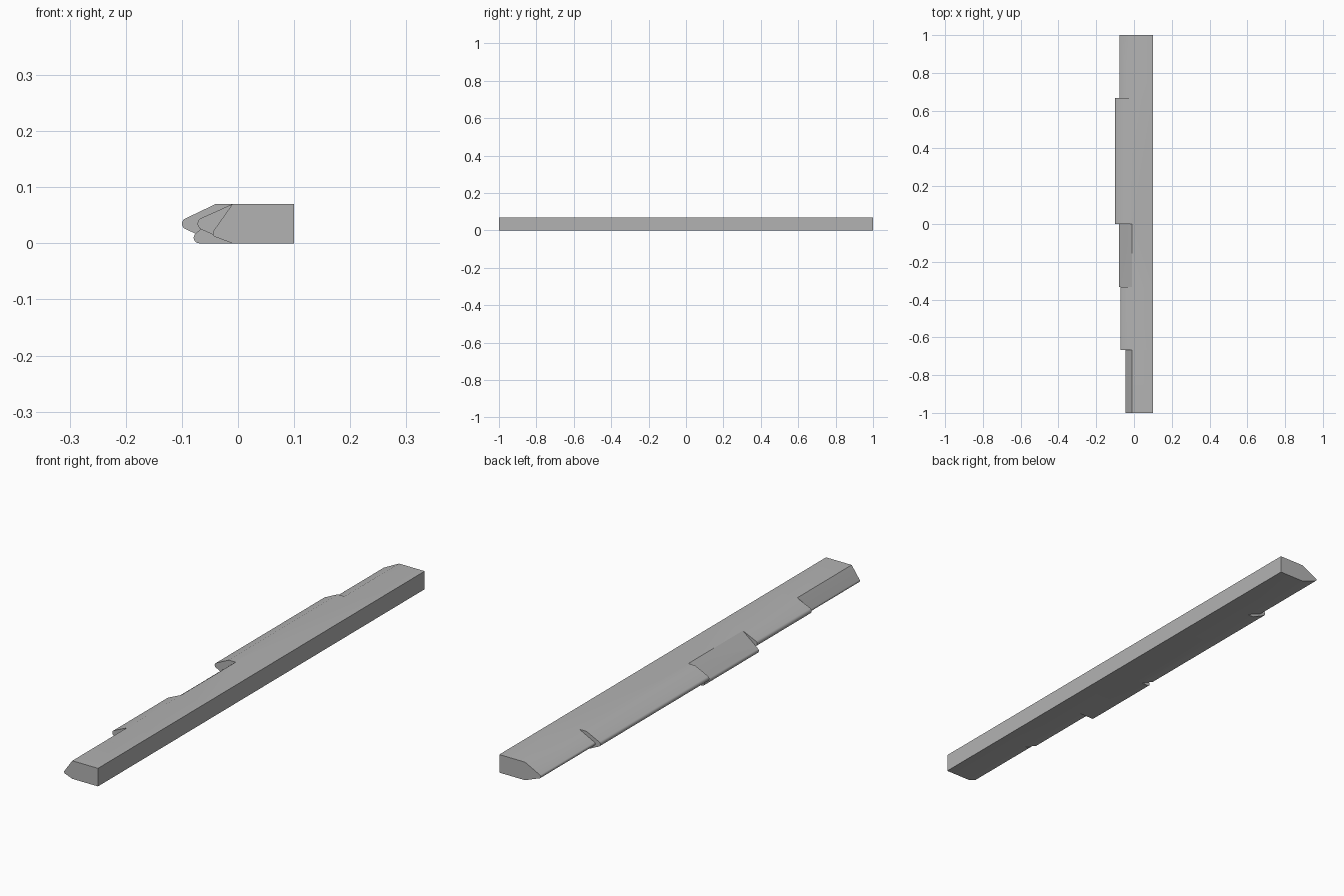
import bpy, bmesh, math

cube = bpy.data.objects.get("Cube")
if cube:
    bpy.data.objects.remove(cube, do_unlink=True)

grey = bpy.data.materials.new("plain_grey")
grey.use_nodes = True
colour = (0.45, 0.45, 0.45, 1)
grey.diffuse_color = colour
grey.node_tree.nodes["Principled BSDF"].inputs["Base Color"].default_value = colour

HEIGHT, BACK_X, ARC_STEPS = 0.07, 0.1, 10


def tangent_angle(px, pz, cx, cz, r, side):
    """Angle on the nose circle where the line from a point touches it."""
    dx, dz = px - cx, pz - cz
    return math.atan2(dz, dx) + side * math.acos(r / math.hypot(dx, dz))


def nose_section(name, y0, y1, edge_x, cx, cz, r):
    """Extruded bar section: square back, tapered front with a rounded nose."""
    top = tangent_angle(edge_x, HEIGHT, cx, cz, r, 1)
    low = tangent_angle(edge_x, 0, cx, cz, r, -1) % math.tau
    profile = [(BACK_X, 0), (BACK_X, HEIGHT), (edge_x, HEIGHT)]
    for i in range(ARC_STEPS + 1):
        a = top + (low - top) * i / ARC_STEPS
        profile.append((cx + r * math.cos(a), cz + r * math.sin(a)))
    profile.append((edge_x, 0))

    bm = bmesh.new()
    face = bm.faces.new([bm.verts.new((x, y0, z)) for x, z in profile])
    ext = bmesh.ops.extrude_face_region(bm, geom=[face], use_keep_orig=True)
    moved = [g for g in ext["geom"] if isinstance(g, bmesh.types.BMVert)]
    bmesh.ops.translate(bm, verts=moved, vec=(0, y1 - y0, 0))
    bmesh.ops.recalc_face_normals(bm, faces=bm.faces)
    mesh = bpy.data.meshes.new(name)
    bm.to_mesh(mesh)
    bm.free()
    mesh.materials.append(grey)
    ob = bpy.data.objects.new(name, mesh)
    bpy.context.collection.objects.link(ob)
    return ob


# Sections from front to back: y range, flat edge x, nose centre x, z, radius
third = 1 / 3
sections = [
    (-1, -2 * third, -0.01, -0.038, 0.018, 0.007),
    (-2 * third, -third, -0.01, -0.061, 0.035, 0.011),
    (-third, 0, -0.01, -0.069, 0.0101, 0.01),
    (0, 2 * third, -0.04, -0.09, 0.035, 0.01),
    (2 * third, 1, -0.01, -0.071, 0.031, 0.007),
]
parts = [nose_section("bar_section", *s) for s in sections]

# Join the sections into one solid bar
bar = parts[0]
bar.name = "stepped_bar"
bpy.context.view_layer.objects.active = bar
bar.select_set(True)
for part in parts[1:]:
    mod = bar.modifiers.new("union", "BOOLEAN")
    mod.operation = "UNION"
    mod.solver = "EXACT"
    mod.object = part
    bpy.ops.object.modifier_apply(modifier=mod.name)
    bpy.data.objects.remove(part, do_unlink=True)

# Smooth noses, sharp steps
bpy.ops.object.shade_smooth_by_angle(angle=math.radians(30))
